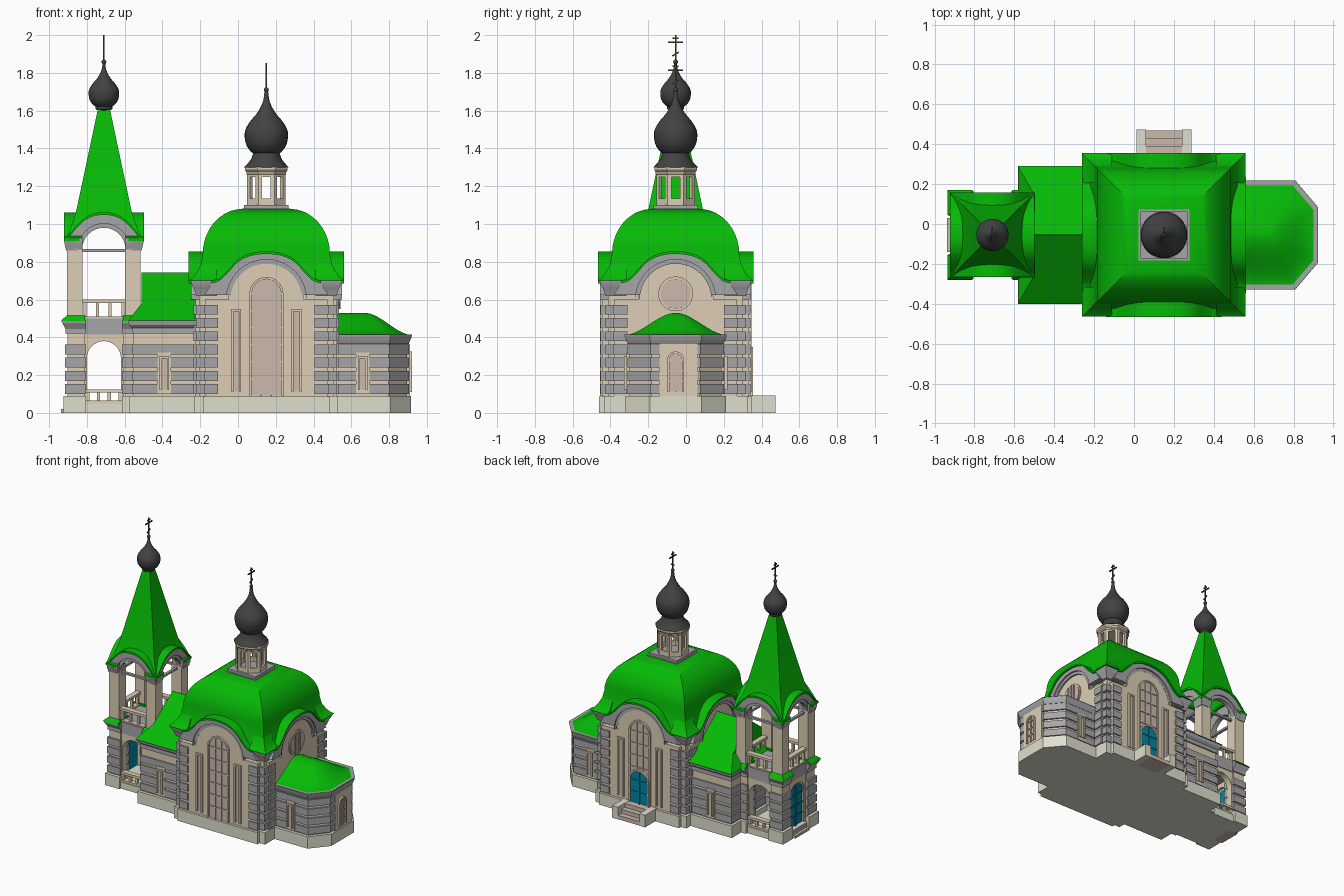
import bpy, bmesh
from math import sin, cos, pi, tau, sqrt, radians
from mathutils import Matrix, Vector

if "Cube" in bpy.data.objects:
    bpy.data.objects.remove(bpy.data.objects["Cube"])

C = -0.055                      # y of the long axis
MX, TX = 0.15, -0.71            # x of the main hall and of the bell tower
COL = dict(green=(15, 185, 15), wall=(220, 206, 180), stone=(165, 165, 168), plinth=(222, 222, 204),
           dark=(68, 68, 68), blue=(0, 135, 160), glass=(203, 184, 172))
parts = {}


def F(cx, k, n=4):              # facade frame: u sideways, d outwards, z up
    return Matrix.Translation((cx, C, 0)) @ Matrix.Rotation(k * tau / n, 4, 'Z')


def loft(part, col, rings, M=Matrix(), caps=True):
    bm = parts.setdefault(part, (bmesh.new(), col))[0]
    vs = [[bm.verts.new(M @ Vector(p)) for p in r] for r in rings]
    n = len(vs[0])
    for a, b in zip(vs, vs[1:]):
        for i in range(n):
            bm.faces.new((a[i], a[(i + 1) % n], b[(i + 1) % n], b[i]))
    if caps:
        bm.faces.new(vs[0])
        bm.faces.new(vs[-1])


def prism(part, col, pts, d0, d1, M):
    loft(part, col, [[(u, -d, z) for u, z in pts] for d in (d0, d1)], M)


def rect(x0, x1, y0, y1, z):
    return [(x0, y0, z), (x1, y0, z), (x1, y1, z), (x0, y1, z)]


def box(part, col, u0, u1, d0, d1, z0, z1, M):
    loft(part, col, [rect(u0, u1, -d1, -d0, z) for z in (z0, z1)], M)


def square(part, col, prof, cx, caps=True):
    loft(part, col, [rect(-h, h, -h, h, z) for h, z in prof], F(cx, 0), caps)


def corners(part, col, a, prof, cx):        # the same block at all four corners
    for k in range(4):
        loft(part, col, [rect(a, b, -b, -a, z) for b, z in prof], F(cx, k))


def lathe(part, col, prof, cx, n=32):
    off = pi / n if n == 8 else 0
    loft(part, col, [[(r * cos(i * tau / n + off), r * sin(i * tau / n + off), z) for i in range(n)]
                     for r, z in prof], F(cx, 0))


def arch(u, hw, z0, z1, arched=True):
    if not arched:
        return [(u + hw, z0), (u + hw, z1), (u - hw, z1), (u - hw, z0)]
    arc = [(u + hw * cos(i * pi / 16), z1 - hw + hw * sin(i * pi / 16)) for i in range(17)]
    return [(u + hw, z0)] + arc + [(u - hw, z0)]


def window(M, u, hw, z0, z1, d, nx=1, nz=0, arched=True, pane='glass', name='window'):
    inner = arch(u, hw - .012, z0 + .004, z1 - .012, arched)
    prism(name + '_panes', pane, inner, d - .01, d + .004, M)
    prism(name + '_frames', 'wall', arch(u, hw, z0, z1, arched) + inner[::-1], d - .01, d + .014, M)
    bar = 'glass' if pane == 'glass' else 'blue'
    r = hw - .012
    for i in range(1, nx):
        x = -r + 2 * r * i / nx
        top = z1 - hw + sqrt(r * r - x * x) if arched else z1 - .012
        box(name + '_bars', bar, u + x - .004, u + x + .004, d, d + .01, z0, top, M)
    for i in range(1, nz + 1):
        z = z0 + (z1 - (hw if arched else .01) - z0) * i / (nz if arched else nz + 1)
        box(name + '_bars', bar, u - r, u + r, d, d + .01, z - .004, z + .004, M)


def levels(top, z=.1):                      # courses of the rusticated stone
    while z + .05 <= top + .001:
        yield z, z + .052
        z += .07


def balustrade(M, hw, z0, z1, d, n):
    box('balustrade', 'wall', -hw, hw, d - .02, d + .02, z0, z0 + .015, M)
    box('balustrade', 'wall', -hw, hw, d - .02, d + .02, z1 - .018, z1, M)
    for i in range(n):
        u = -hw + .015 + (2 * hw - .03) * i / (n - 1)
        box('balustrade', 'wall', u - .008, u + .008, d - .01, d + .01, z0, z1 - .01, M)


def smooth_profile(half):                   # rounded gable outline from half a list of points
    pts = []
    q = [half[0]] + half + [(-half[-2][0], half[-2][1])]
    for i in range(1, len(q) - 2):
        p = [Vector(v) for v in q[i - 1:i + 3]]
        for j in range(4):
            t = j / 4
            v = .5 * (2 * p[1] + (p[2] - p[0]) * t + (2 * p[0] - 5 * p[1] + 4 * p[2] - p[3]) * t * t
                      + (3 * p[1] - p[0] - 3 * p[2] + p[3]) * t ** 3)
            pts.append(tuple(v))
    return pts + [half[-1]] + [(-u, z) for u, z in pts[::-1]]


def gable(name, M, P, foot, r, zc, zb, d, depth):   # green barrel roof above a stepped stone arch
    low = [(u, z - .014) for u, z in P]
    prism(name + '_gable_roof', 'green', P + low[::-1], depth, d + .012, M)
    for rr, dd in ((r + .022, d), (r, d - .012)):
        ring = arch(0, rr, zb, zc + rr)
        prism(name + '_gable_arch', 'stone', [(foot, zb)] + low + [(-foot, zb)] + ring[::-1], depth + .02, dd, M)


# main hall: plinth, walls and rusticated corners
Mf = F(MX, 0)
box('hall_plinth', 'plinth', -.38, .38, -.38, .38, 0, .09, Mf)
box('hall_plinth', 'plinth', -.335, .335, -.405, .405, 0, .088, Mf)
box('hall_walls', 'wall', -.357, .357, -.357, .357, .08, .72, Mf)
for z0, z1 in levels(.63):
    box('hall_stone_courses', 'stone', -.372, .372, -.372, .372, z0, z1, Mf)
corners('hall_cornice', 'stone', .26, [(.372, .62), (.38, .645), (.385, .66), (.4, .69), (.4, .702)], MX)
corners('hall_corner_roof', 'green', .26, [(.41, .7), (.385, .72), (.365, .75), (.345, .79)], MX)
P = smooth_profile([(.29, .7), (.25, .712), (.21, .748), (.15, .812), (.08, .846), (0, .855)])
for k in range(4):
    M, d = F(MX, k), (.375 if k % 2 else .387)
    prism('facade', 'wall', arch(0, .2, .6, .81) + [(-.325, .6), (-.325, .08), (.325, .08), (.325, .6)], .3, d, M)
    for s in (-1, 1):
        for z0, z1 in levels(.63):
            box('hall_stone_courses', 'stone', min(s * .255, s * .328), max(s * .255, s * .328), .3, d + .01, z0, z1, M)
    gable('hall', M, P, .328, .19, .6, .625, .4, .25)
    if k % 2 == 0:
        window(M, 0, .09, .09, .72, d, 3, 6)
        for u in (-.16, .16):
            window(M, u, .027, .11, .55, d, 1, 0, False)

# hall vaulted roof
square('hall_roof', 'green', [(.37, .71), (.352, .76), (.337, .84)] +
       [(.125 + .212 * cos(a * pi / 20), .84 + .24 * sin(a * pi / 20)) for a in range(1, 11)], MX)

# round east window
E = F(MX, 1)
def disc(r):
    return [(r * cos(i * tau / 32), .63 + r * sin(i * tau / 32)) for i in range(32)]
prism('round_window_frame', 'wall', disc(.092), .36, .383, E)
prism('round_window_pane', 'glass', disc(.08), .37, .387, E)
for u in (-.03, 0, .03):
    h = sqrt(.08 ** 2 - u * u)
    box('round_window_bars', 'glass', u - .004, u + .004, .38, .393, .63 - h, .63 + h, E)

# back entrance with steps
B = F(MX, 2)
window(B, 0, .085, .09, .35, .395, 2, 2, True, 'blue', 'back_door')
for s in (-1, 1):
    box('entrance_side_walls', 'plinth', min(s * .09, s * .138), max(s * .09, s * .138), .38, .528, 0, .092, B)
for i in range(3):
    box('entrance_steps', 'glass', -.09, .09, .38, .525 - i * .04, 0, .03 * (i + 1), B)

# drum, onion domes and crosses
square('drum_base', 'stone', [(.128, 1.065), (.128, 1.083), (.118, 1.083), (.118, 1.1), (.1, 1.1)], MX)
for k in range(8):
    D = F(MX, k, 8)
    for a, b, z0, z1 in ((-.042, -.022, 1.09, 1.27), (.022, .042, 1.09, 1.27), (-.03, .03, 1.09, 1.135), (-.03, .03, 1.25, 1.27)):
        box('drum', 'wall', a, b, .082, .102, z0, z1, D)
lathe('drum_cornice', 'wall', [(.105, 1.255), (.114, 1.265), (.114, 1.275), (.122, 1.285), (.122, 1.302)], MX, 8)
lathe('dome_skirt', 'dark', [(.118, 1.3), (.095, 1.325), (.08, 1.345), (.07, 1.375)], MX)
ONION = [(.55, 0), (.74, .05), (.93, .15), (1, .29), (.94, .4), (.72, .52), (.47, .62), (.27, .73), (.14, .84), (.05, 1)]


def onion(name, cx, z, h, r):
    prof = [(p[0] * r, p[1]) for p in smooth_profile(ONION)[:37]]
    lathe(name, 'dark', [(max(a, .003), z + b * h) for a, b in prof], cx)
    t = z + h
    lathe(name + '_ball', 'dark', [(max(.001, .013 * sin(i * pi / 8)), t - .013 * cos(i * pi / 8)) for i in range(9)], cx, 16)
    X = F(cx, 1)
    box(name + '_cross', 'dark', -.004, .004, -.004, .004, t, t + .142, X)
    box(name + '_cross', 'dark', -.04, .04, -.004, .004, t + .1, t + .108, X)
    box(name + '_cross', 'dark', -.016, .016, -.004, .004, t + .122, t + .129, X)
    S = X @ Matrix.Translation((0, 0, t + .042)) @ Matrix.Rotation(radians(-32), 4, 'Y')
    box(name + '_cross', 'dark', -.02, .02, -.004, .004, -.004, .004, S)


onion('main_onion', MX, 1.37, .34, .115)
lathe('spire_collar', 'dark', [(.032, 1.6), (.045, 1.61), (.045, 1.622), (.035, 1.628)], TX)
onion('tower_onion', TX, 1.622, .236, .081)

# altar apse
def apse(o, z):
    h = [(.45, -.25 - o), (.8 + .4 * o, -.25 - o), (.9 + o, -.13 - .4 * o)]
    return [(x, y, z) for x, y in h + [(x, -y) for x, y in h[::-1]]]

A = F(0, 0)
loft('apse_plinth', 'plinth', [apse(.016, 0), apse(.016, .09)], A)
loft('apse_walls', 'wall', [apse(-.006, .08), apse(-.006, .4)], A)
for z0, z1 in levels(.36):
    loft('apse_stone_courses', 'stone', [apse(.006, z0), apse(.006, z1)], A)
loft('apse_cornice', 'stone', [apse(.004, .365), apse(.01, .38), apse(.02, .405), apse(.02, .415)], A)
rings = []
for i in range(11):
    t = i / 10 * .995
    s = t * t * (3 - 2 * t)
    rings.append([(x + ((.67 - x) * t if x > .5 else 0), y * (1 - t), .412 + .118 * s) for x, y, z in apse(.023, 0)])
loft('apse_roof', 'green', rings, A)
box('apse_east_panel', 'wall', -.085, .115, .85, .91, .09, .365, F(0, 1))
window(F(0, 1), 0, .045, .11, .325, .908, 2, 3, True, name='apse_window')

# refectory between hall and tower
box('refectory_plinth', 'plinth', -.575, -.2, -.328, .328, 0, .09, A)
box('refectory_walls', 'wall', -.555, -.2, -.306, .306, .08, .46, A)
for z0, z1 in levels(.42):
    box('refectory_stone_courses', 'stone', -.562, -.2, -.316, .316, z0, z1, A)
loft('refectory_cornice', 'stone', [rect(-.562 - o, -.2, -.316 - o, .316 + o, z)
                                    for o, z in ((0, .42), (0, .45), (.015, .465), (.02, .49))], A)
loft('refectory_roof', 'green', [rect(x, -.2, -y, y, z) for x, y, z in
                                 ((-.582, .345, .488), (-.51, .22, .58), (-.51, .002, .742))], A)
for x, d in ((-.39, .316), (.66, .256)):
    for k in (0, 2):
        box('side_window_surround', 'wall', -.035, .035, d - .05, d + .004, .1, .32, F(x, k))
        window(F(x, k), 0, .025, .12, .3, d + .004, 1, 0, False, name='side_window')

# bell tower, lower storey
box('tower_floor', 'plinth', -.2, .2, -.2, .2, 0, .05, F(TX, 0))
corners('tower_plinth', 'plinth', .095, [(.215, 0), (.215, .09)], TX)
corners('tower_piers', 'wall', .1, [(.193, .08), (.193, .45)], TX)
for z0, z1 in levels(.42):
    corners('tower_stone_courses', 'stone', .095, [(.206, z0), (.206, z1)], TX)
square('tower_ceiling', 'stone', [(.19, .415), (.19, .5)], TX)
corners('tower_cornice', 'stone', .095, [(.203, .42), (.203, .445), (.22, .475), (.22, .488)], TX)
corners('tower_corner_roofs', 'green', .1, [(.226, .485), (.22, .495), (.196, .515)], TX)

# bell tower arches, belfry and spire
P = smooth_profile([(.212, .925), (.19, .937), (.155, .98), (.105, 1.03), (.055, 1.055), (0, 1.062)])
for k in range(4):
    M = F(TX, k)
    if k != 1:
        prism('tower_arch', 'wall', [(.11, .05), (.11, .42), (-.11, .42), (-.11, .05)] +
              arch(0, .09, .05, .38)[::-1], .135, .185, M)
    if k % 2 == 0:
        box('tower_plinth', 'plinth', -.1, .1, .15, .2, 0, .05, M)
        balustrade(M, .1, .05, .125, .175, 4)
    balustrade(M, .115, .495, .6, .165, 4)
    box('tower_tie_beams', 'stone', -.115, .115, .145, .165, .853, .868, M)
    gable('tower', M, P, .2, .115, .865, .86, .2, .13)
window(F(TX, 3), 0, .092, .05, .38, .165, 2, 3, True, 'blue', 'tower_door')
for i in range(2):
    box('tower_steps', 'glass', -.085, .085, .15, .228 - .02 * i, 0, .02 + .02 * i, F(TX, 3))
corners('belfry_posts', 'wall', .112, [(.195, .5), (.195, .88)], TX)
corners('belfry_capitals', 'stone', .114, [(.197, .865), (.205, .885), (.208, .915), (.208, .93)], TX)
corners('belfry_corner_roofs', 'green', .115, [(.213, .925), (.195, .94), (.172, .99)], TX)
square('spire', 'green', [(.175, .985), (.158, 1.03), (.145, 1.075), (.031, 1.612)], TX, False)

# finish: objects, colours, smooth shading with sharp creases
mats = {}
for n, c in COL.items():
    mats[n] = bpy.data.materials.new(n)
    mats[n].diffuse_color = [(v / 255) ** 2.2 for v in c] + [1]
for name, (bm, col) in parts.items():
    bmesh.ops.recalc_face_normals(bm, faces=bm.faces)
    for f in bm.faces:
        f.smooth = True
    for e in bm.edges:
        e.smooth = len(e.link_faces) == 2 and e.calc_face_angle(pi) < radians(28)
    me = bpy.data.meshes.new(name)
    bm.to_mesh(me)
    bm.free()
    me.materials.append(mats[col])
    bpy.context.collection.objects.link(bpy.data.objects.new(name, me))

for m in bpy.data.materials:
    if m.users and not m.is_grease_pencil:
        m.use_nodes = True
        m.node_tree.nodes["Principled BSDF"].inputs["Base Color"].default_value = m.diffuse_color
